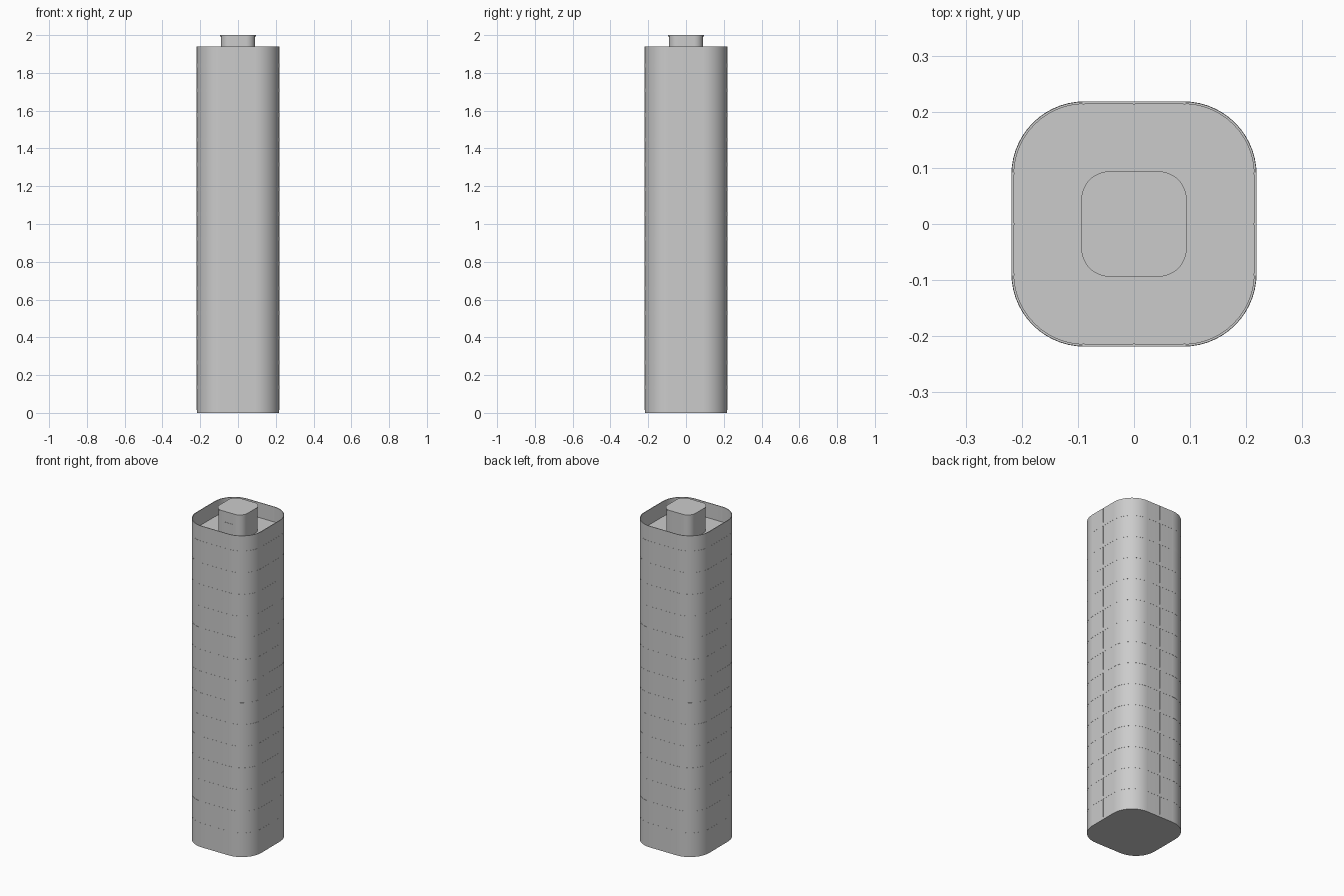
import bpy, bmesh, math

if "Cube" in bpy.data.objects:
    bpy.data.objects.remove(bpy.data.objects["Cube"])

HALF = 0.218      # half width of the tower
RADIUS = 0.13     # corner radius in plan
FLOOR = 0.131     # storey height
BASE = 0.015
STOREYS = 14
TOP = 1.94
ROOF = BASE + FLOOR * STOREYS


def rounded_square(half, radius, seg=14):
    pts = []
    c = half - radius
    for q, (sx, sy) in enumerate(((1, 1), (-1, 1), (-1, -1), (1, -1))):
        for i in range(seg + 1):
            a = math.pi / 2 * (q + i / seg)
            pts.append((sx * c + radius * math.cos(a), sy * c + radius * math.sin(a)))
    return pts


def finish(name, bm):
    bmesh.ops.recalc_face_normals(bm, faces=bm.faces)
    mesh = bpy.data.meshes.new(name)
    bm.to_mesh(mesh)
    bm.free()
    obj = bpy.data.objects.new(name, mesh)
    bpy.context.collection.objects.link(obj)
    bpy.context.view_layer.objects.active = obj
    obj.select_set(True)
    bpy.ops.object.shade_smooth_by_angle(angle=math.radians(30))
    obj.select_set(False)
    return obj


def slab(name, half, radius, z0, z1):
    bm = bmesh.new()
    pts = rounded_square(half, radius)
    n = len(pts)
    lo, hi = ([bm.verts.new((x, y, z)) for x, y in pts] for z in (z0, z1))
    bm.faces.new(lo)
    bm.faces.new(hi)
    for i in range(n):
        j = (i + 1) % n
        bm.faces.new((lo[i], lo[j], hi[j], hi[i]))
    return finish(name, bm)


def shell(name, half, radius, thick, z0, z1):
    bm = bmesh.new()
    outer = rounded_square(half, radius)
    inner = rounded_square(half - thick, radius - thick)
    loops = [[bm.verts.new((x, y, z)) for x, y in pts]
             for pts, z in ((outer, z0), (outer, z1), (inner, z1), (inner, z0))]
    n = len(outer)
    for k in range(4):
        a, b = loops[k], loops[(k + 1) % 4]
        for i in range(n):
            j = (i + 1) % n
            bm.faces.new((a[i], a[j], b[j], b[i]))
    return finish(name, bm)


def box(name, x, y, z0, z1, sx, sy):
    bm = bmesh.new()
    bmesh.ops.create_cube(bm, size=1)
    for v in bm.verts:
        v.co = (x + v.co.x * sx, y + v.co.y * sy, (z0 + z1) / 2 + v.co.z * (z1 - z0))
    return finish(name, bm)


# Ground slab and thin outer facade rising into the roof parapet
slab("ground_slab", HALF, RADIUS, 0, BASE)
shell("facade", HALF, RADIUS, 0.004, BASE, TOP)

# Floor slabs, with a slim band almost flush with the facade at each storey
for i in range(1, STOREYS + 1):
    z = BASE + FLOOR * i
    slab(f"floor_slab_{i}", HALF - 0.004, RADIUS - 0.004, z - 0.02, z)
    shell(f"floor_band_{i}", HALF + 0.0006, RADIUS + 0.0006, 0.002, z - 0.02, z)

# Vertical mullions at the middle and ends of each flat side
for s in (-1, 1):
    for k, u in enumerate((-0.09, 0, 0.09)):
        w, d = 0.003, 0.006
        c = s * (HALF - d / 2 + 0.0006)
        side = "back" if s > 0 else "front"
        box(f"mullion_{side}_{k}", u, c, BASE, TOP, w, d)
        side = "right" if s > 0 else "left"
        box(f"mullion_{side}_{k}", c, u, BASE, TOP, d, w)

# Central service core, its roof cap and the roof access door
slab("service_core", 0.090, 0.047, BASE, 1.993)
slab("core_cap", 0.094, 0.051, 1.993, 2.0)
box("roof_door", 0, -0.090, ROOF, ROOF + 0.085, 0.06, 0.004)
